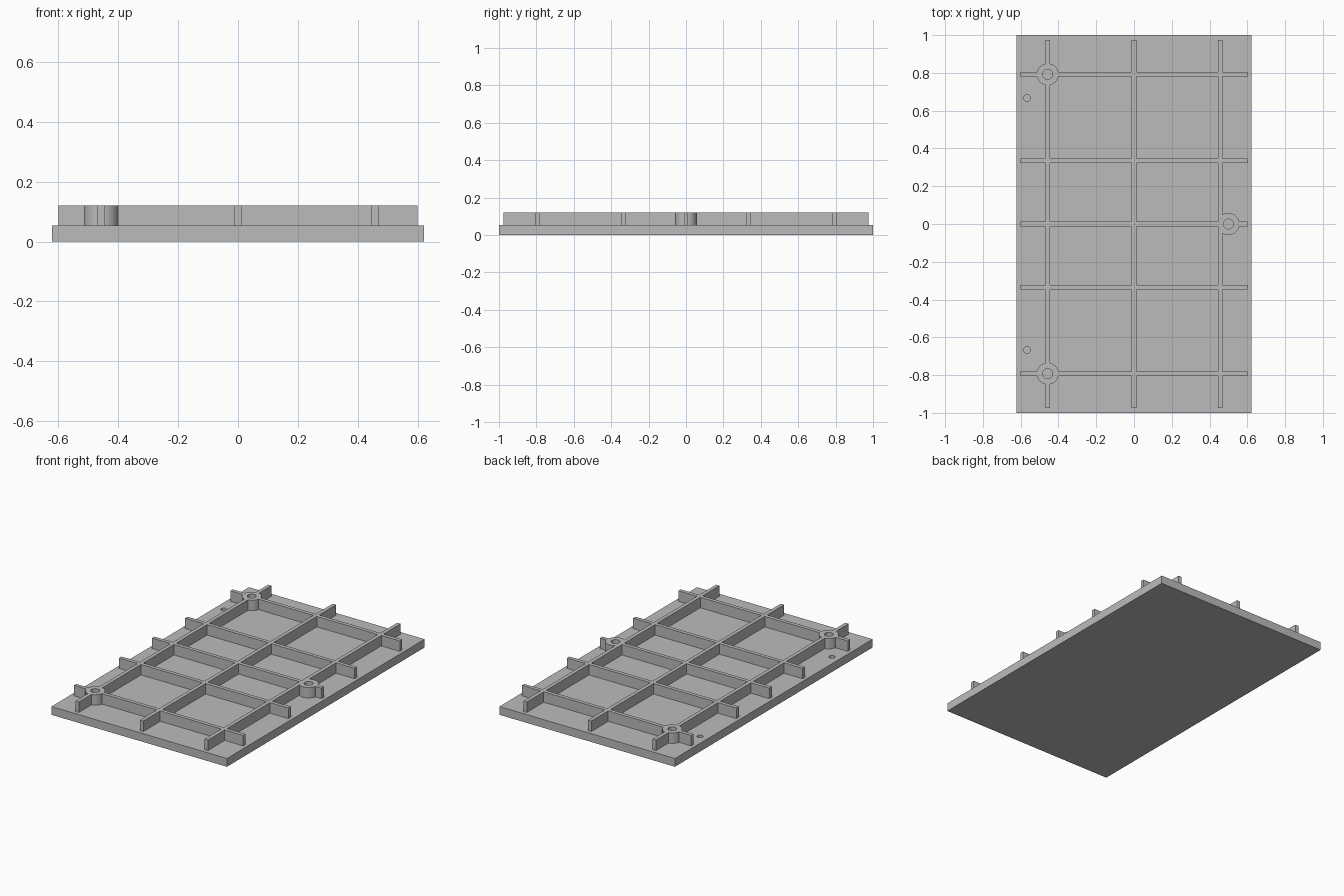
import bpy
import math

cube = bpy.data.objects.get("Cube")
if cube:
    bpy.data.objects.remove(cube, do_unlink=True)

# Main sizes
HALF_X, HALF_Y = 0.622, 1.0
PLATE_TOP, RIB_TOP = 0.053, 0.12
RIB_WIDTH, SINK = 0.024, 0.005
BOSS_RADIUS, BOSS_BORE, PIN_BORE = 0.058, 0.026, 0.018
COLUMN_X, OUTER_Y, INNER_Y = 0.457, 0.792, 0.334

grey = bpy.data.materials.new("plain grey")
grey.use_nodes = True
colour = (0.5, 0.5, 0.5, 1)
grey.diffuse_color = colour
grey.node_tree.nodes["Principled BSDF"].inputs["Base Color"].default_value = colour


def box(name, x, y, width, length, bottom, top):
    bpy.ops.mesh.primitive_cube_add(size=1, location=(x, y, (bottom + top) / 2))
    obj = bpy.context.object
    obj.name = name
    obj.scale = (width, length, top - bottom)
    bpy.ops.object.transform_apply(location=True, rotation=False, scale=True)
    obj.data.materials.append(grey)
    return obj


def cylinder(name, x, y, radius, bottom, top):
    bpy.ops.mesh.primitive_cylinder_add(
        vertices=48, radius=radius, depth=top - bottom,
        location=(x, y, (bottom + top) / 2))
    obj = bpy.context.object
    obj.name = name
    bpy.ops.object.transform_apply(location=True, rotation=False, scale=True)
    obj.data.materials.append(grey)
    return obj


def combine(target, other, operation):
    other.hide_render = True
    mod = target.modifiers.new(operation.lower(), "BOOLEAN")
    mod.operation, mod.solver, mod.object = operation, "EXACT", other
    bpy.ops.object.select_all(action="DESELECT")
    bpy.context.view_layer.objects.active = target
    target.select_set(True)
    bpy.ops.object.modifier_apply(modifier=mod.name)
    bpy.data.objects.remove(other, do_unlink=True)


# Base plate
plate = box("base_plate", 0, 0, 2 * HALF_X, 2 * HALF_Y, 0, PLATE_TOP)

# Lattice of lengthwise and crosswise ribs
rib_base = PLATE_TOP - SINK
lattice = box("rib_lattice", 0, 0, RIB_WIDTH, 1.95, rib_base, RIB_TOP)
for x in (-COLUMN_X, COLUMN_X):
    combine(lattice, box("long_rib", x, 0, RIB_WIDTH, 1.95, rib_base, RIB_TOP), "UNION")
for y in (-OUTER_Y, -INNER_Y, 0, INNER_Y, OUTER_Y):
    combine(lattice, box("cross_rib", 0, y, 1.2, RIB_WIDTH, rib_base, RIB_TOP), "UNION")

# Round mounting bosses, then their blind bores
bosses = [(-COLUMN_X, OUTER_Y), (-COLUMN_X, -OUTER_Y), (0.5, 0)]
for x, y in bosses:
    combine(lattice, cylinder("boss", x, y, BOSS_RADIUS, rib_base, RIB_TOP), "UNION")
for x, y in bosses:
    for part in (lattice, plate):
        combine(part, cylinder("bore_cutter", x, y, BOSS_BORE, 0.02, 0.2), "DIFFERENCE")

# Small pin holes beside the corner bosses
for y in (-0.667, 0.667):
    combine(plate, cylinder("pin_cutter", -0.567, y, PIN_BORE, 0.02, 0.2), "DIFFERENCE")

# Smooth round walls, sharp corners
bpy.ops.object.select_all(action="DESELECT")
for part in (plate, lattice):
    part.select_set(True)
bpy.context.view_layer.objects.active = lattice
bpy.ops.object.shade_smooth_by_angle(angle=math.radians(30))
